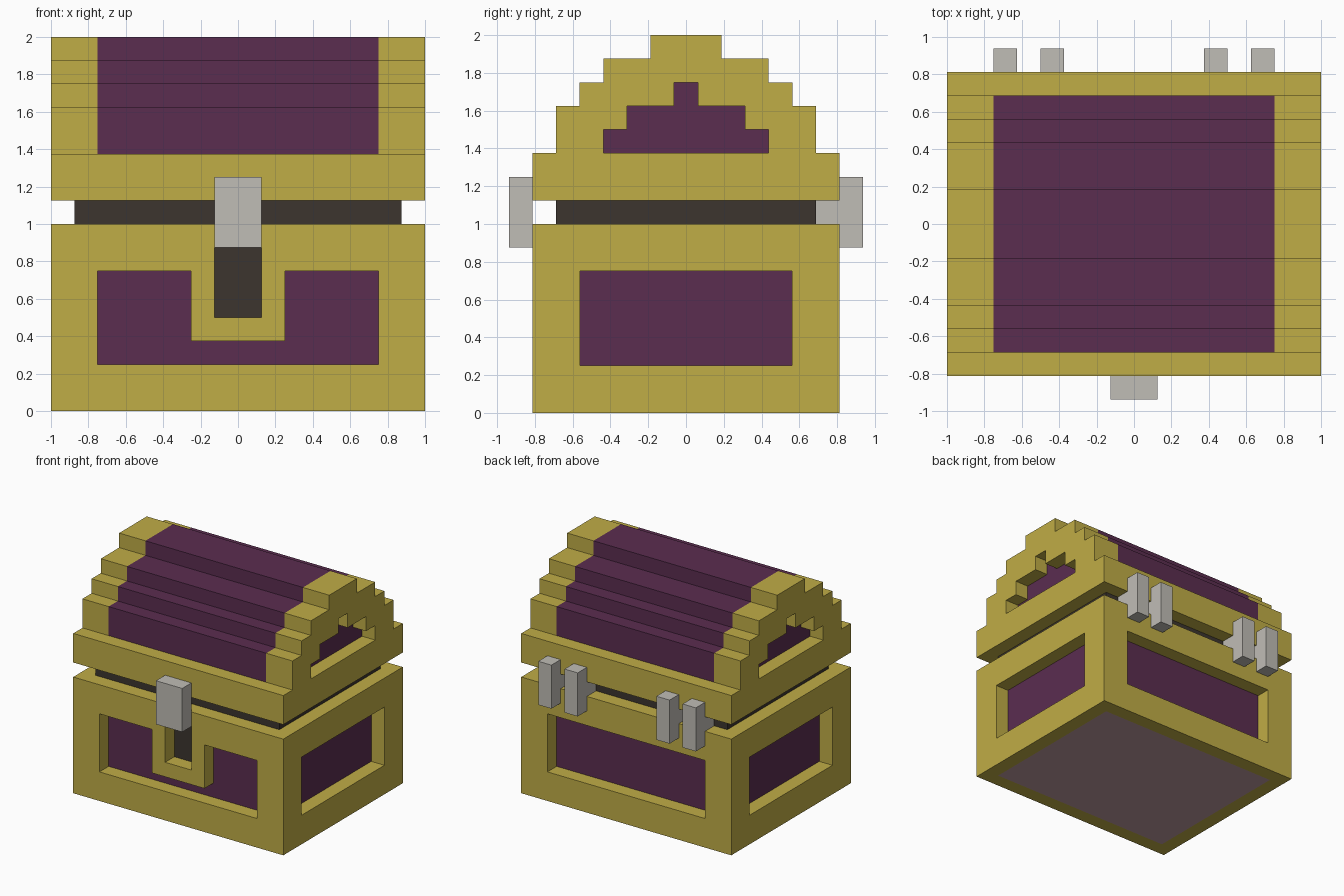
import bpy
import bmesh
from mathutils import Vector

if "Cube" in bpy.data.objects:
    bpy.data.objects.remove(bpy.data.objects["Cube"], do_unlink=True)


def material(name, rgb):
    """Flat material from an 8-bit sRGB colour."""
    lin = [((c / 255 + 0.055) / 1.055) ** 2.4 for c in rgb] + [1.0]
    m = bpy.data.materials.new(name)
    m.use_nodes = True
    m.diffuse_color = lin
    bsdf = next(n for n in m.node_tree.nodes if n.type == "BSDF_PRINCIPLED")
    bsdf.inputs["Base Color"].default_value = lin
    return m


GOLD = material("gold", (192, 173, 70))
PURPLE = material("purple", (91, 45, 80))
DARK = material("dark_brown", (60, 53, 47))
GREY = material("light_grey", (192, 189, 182))
PINK = material("pinkish_grey", (191, 156, 161))


def prism(name, points, axis, lo, hi, mats):
    """Extrude a profile along x (points are y,z) or y (points are x,z)."""
    def place(p, t):
        return (t, p[0], p[1]) if axis == "x" else (p[0], t, p[1])
    bm = bmesh.new()
    face = bm.faces.new([bm.verts.new(place(p, lo)) for p in points])
    ext = bmesh.ops.extrude_face_region(bm, geom=[face])
    move = Vector(place((0, 0), hi - lo))
    bmesh.ops.translate(bm, vec=move, verts=[v for v in ext["geom"] if isinstance(v, bmesh.types.BMVert)])
    bmesh.ops.recalc_face_normals(bm, faces=bm.faces)
    mesh = bpy.data.meshes.new(name)
    bm.to_mesh(mesh)
    bm.free()
    for m in mats:
        mesh.materials.append(m)
    obj = bpy.data.objects.new(name, mesh)
    bpy.context.collection.objects.link(obj)
    return obj


def rect(u0, u1, z0, z1):
    return [(u0, z0), (u1, z0), (u1, z1), (u0, z1)]


def box(name, x0, x1, y0, y1, z0, z1, mat):
    return prism(name, rect(x0, x1, z0, z1), "y", y0, y1, [mat])


def mirrored(half):
    """Close a right-hand outline by reflecting it."""
    return half + [(-u, z) for u, z in reversed(half)]


def carve(obj, cutters):
    """Subtract the cutters, then remove them."""
    for c in cutters:
        c.hide_render = True
        mod = obj.modifiers.new("recess", "BOOLEAN")
        mod.operation = "DIFFERENCE"
        mod.solver = "EXACT"
        mod.object = c
    bpy.context.view_layer.update()
    graph = bpy.context.evaluated_depsgraph_get()
    mesh = bpy.data.meshes.new_from_object(obj.evaluated_get(graph))
    obj.modifiers.clear()
    obj.data = mesh
    for c in cutters:
        bpy.data.objects.remove(c, do_unlink=True)


def near(a, b):
    return abs(a - b) < 0.01


# Chest body with recessed panels on four sides and a lock slot in front
body = prism("chest_body", rect(-1, 1, 0, 1), "y", -0.8125, 0.8125, [GOLD, PURPLE, DARK, PINK])
side = rect(-0.5625, 0.5625, 0.25, 0.75)
u_shape = mirrored([(0.75, 0.25), (0.75, 0.75), (0.25, 0.75), (0.25, 0.375)])
carve(body, [
    prism("cut_left", side, "x", 0.875, 1.2, [GOLD]),
    prism("cut_right", side, "x", -1.2, -0.875, [GOLD]),
    prism("cut_back", rect(-0.75, 0.75, 0.25, 0.75), "y", 0.6875, 1, [GOLD]),
    prism("cut_front", u_shape, "y", -1, -0.6875, [GOLD]),
    prism("cut_lock", rect(-0.125, 0.125, 0.5, 0.875), "y", -1, -0.6875, [GOLD]),
])

bm = bmesh.new()
bm.from_mesh(body.data)
for f in bm.faces:
    c, n = f.calc_center_median(), f.normal
    f.material_index = 0
    if abs(n.x) > 0.9 and near(abs(c.x), 0.875):
        f.material_index = 1
    elif abs(n.y) > 0.9 and near(abs(c.y), 0.6875):
        slot = all(abs(v.co.x) < 0.13 for v in f.verts)
        f.material_index = 2 if slot else 1
# Underside panel inset in the gold border
floor = [f for f in bm.faces if f.normal.z < -0.9 and near(f.calc_center_median().z, 0)]
bmesh.ops.inset_region(bm, faces=floor, thickness=0.125, use_even_offset=True)
for f in floor:
    f.material_index = 3
bm.to_mesh(body.data)
bm.free()

# Stepped lid with purple middle and recessed gables
steps = mirrored([(0.8125, 1.125), (0.8125, 1.375), (0.6875, 1.375), (0.6875, 1.625),
                  (0.5625, 1.625), (0.5625, 1.75), (0.4375, 1.75), (0.4375, 1.875),
                  (0.1875, 1.875), (0.1875, 2)])
gable = mirrored([(0.4375, 1.375), (0.4375, 1.5), (0.3125, 1.5), (0.3125, 1.625),
                  (0.0625, 1.625), (0.0625, 1.75)])
lid = prism("chest_lid", steps, "x", -1, 1, [GOLD, PURPLE])
carve(lid, [prism("cut_gable_left", gable, "x", 0.875, 1.2, [GOLD]),
            prism("cut_gable_right", gable, "x", -1.2, -0.875, [GOLD])])

bm = bmesh.new()
bm.from_mesh(lid.data)
for x in (-0.75, 0.75):
    bmesh.ops.bisect_plane(bm, geom=bm.verts[:] + bm.edges[:] + bm.faces[:],
                           plane_co=(x, 0, 0), plane_no=(1, 0, 0))
for f in bm.faces:
    c = f.calc_center_median()
    middle = abs(c.x) < 0.74 and c.z > 1.38
    recess = abs(f.normal.x) > 0.9 and near(abs(c.x), 0.875)
    f.material_index = 1 if middle or recess else 0
bm.to_mesh(lid.data)
bm.free()

# Dark core between body and lid
box("inner_core", -0.875, 0.875, -0.6875, 0.6875, 1, 1.125, DARK)

# Front clasp
box("clasp", -0.125, 0.125, -0.9375, -0.8125, 0.875, 1.25, GREY)

# Back hinge bars, each with a stub reaching into the gap
for i, x in enumerate((-0.75, -0.5, 0.375, 0.625), 1):
    profile = [(0.9375, 0.875), (0.9375, 1.25), (0.8125, 1.25), (0.8125, 1.125),
               (0.6875, 1.125), (0.6875, 1), (0.8125, 1), (0.8125, 0.875)]
    prism(f"hinge_bar_{i}", profile, "x", x, x + 0.125, [GREY])
